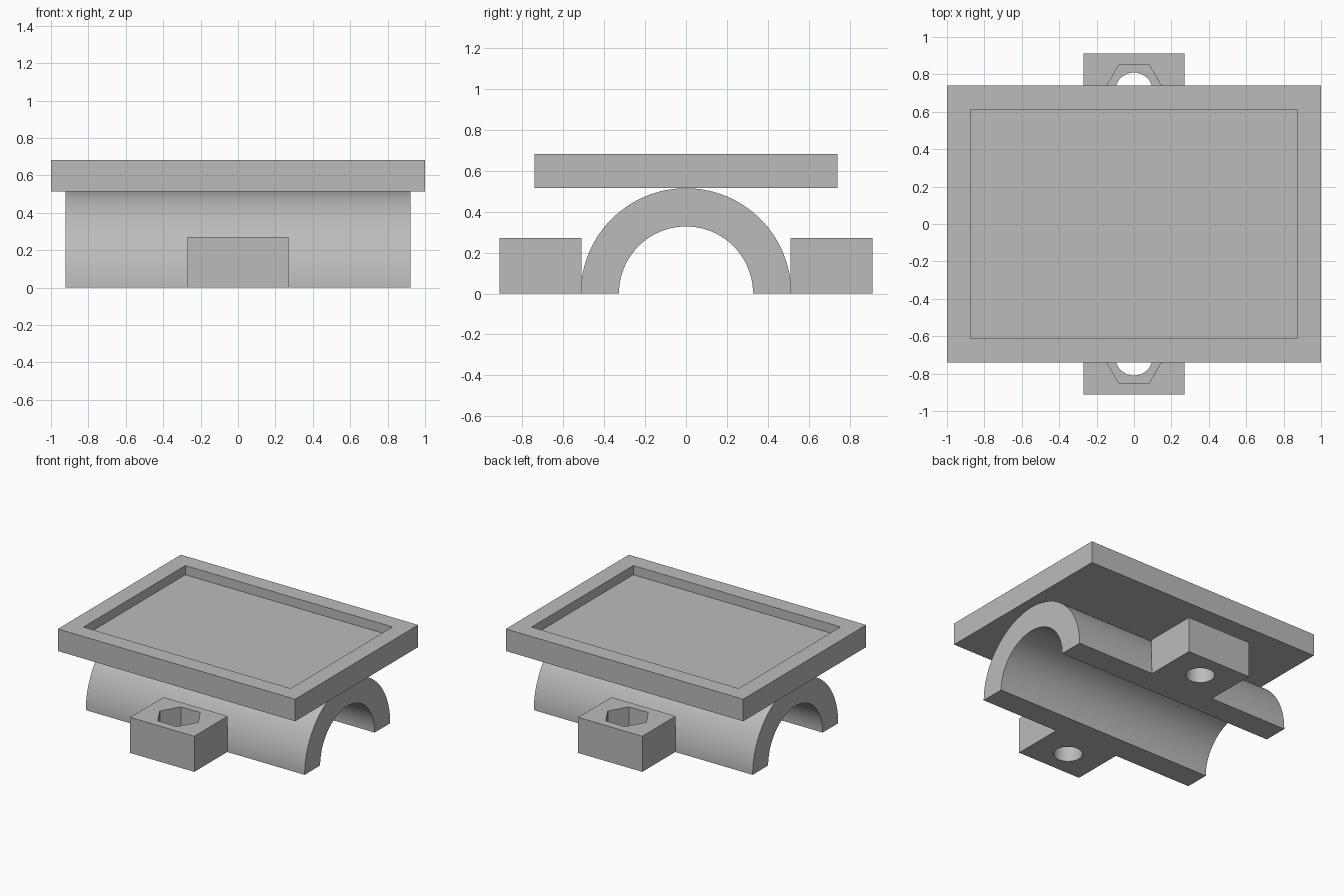
import bpy, bmesh, math

cube = bpy.data.objects.get("Cube")
if cube:
    bpy.data.objects.remove(cube, do_unlink=True)

grey = bpy.data.materials.new("plain grey")
grey.use_nodes = True
colour = (0.5, 0.5, 0.5, 1)
grey.diffuse_color = colour
grey.node_tree.nodes["Principled BSDF"].inputs["Base Color"].default_value = colour


def box(name, x, y, z):
    """Box between the (min, max) pairs given for each axis."""
    bpy.ops.mesh.primitive_cube_add(size=1, location=[sum(a) / 2 for a in (x, y, z)])
    ob = bpy.context.object
    ob.name = name
    ob.scale = [a[1] - a[0] for a in (x, y, z)]
    bpy.ops.object.transform_apply(location=True, rotation=False, scale=True)
    ob.data.materials.append(grey)
    return ob


def prism(name, sides, radius, y, z):
    bpy.ops.mesh.primitive_cylinder_add(
        vertices=sides, radius=radius, depth=z[1] - z[0],
        location=(0, y, sum(z) / 2), rotation=(0, 0, math.pi / sides * (sides == 6)))
    ob = bpy.context.object
    ob.name = name
    ob.data.materials.append(grey)
    return ob


def cut(target, cutter):
    cutter.hide_render = True
    mod = target.modifiers.new("cut", "BOOLEAN")
    mod.operation = "DIFFERENCE"
    mod.solver = "EXACT"
    mod.object = cutter
    bpy.context.view_layer.objects.active = target
    bpy.ops.object.modifier_apply(modifier=mod.name)
    bpy.data.objects.remove(cutter, do_unlink=True)


def smooth(ob):
    bpy.ops.object.select_all(action="DESELECT")
    ob.select_set(True)
    bpy.context.view_layer.objects.active = ob
    bpy.ops.object.shade_smooth_by_angle(angle=math.radians(30))


# Top tray with a shallow rectangular recess
tray = box("tray", (-1, 1), (-0.74, 0.74), (0.515, 0.683))
cut(tray, box("recess_cutter", (-0.873, 0.873), (-0.613, 0.613), (0.613, 0.8)))

# Half-pipe saddle: half-ring profile extruded along x
STEPS, OUTER, INNER, HALF = 64, 0.515, 0.328, 0.922
bm = bmesh.new()
angles = [math.pi * i / STEPS for i in range(STEPS + 1)]
ring = [(OUTER, a) for a in angles] + [(INNER, a) for a in reversed(angles)]
profile = [bm.verts.new((-HALF, r * math.cos(a), r * math.sin(a))) for r, a in ring]
face = bm.faces.new(profile)
ext = bmesh.ops.extrude_face_region(bm, geom=[face], use_keep_orig=True)
moved = [v for v in ext["geom"] if isinstance(v, bmesh.types.BMVert)]
bmesh.ops.translate(bm, verts=moved, vec=(2 * HALF, 0, 0))
bmesh.ops.recalc_face_normals(bm, faces=bm.faces)
mesh = bpy.data.meshes.new("saddle")
bm.to_mesh(mesh)
bm.free()
saddle = bpy.data.objects.new("saddle", mesh)
bpy.context.collection.objects.link(saddle)
mesh.materials.append(grey)
smooth(saddle)

# Bolt lugs front and back, each with a round hole and a hexagonal nut pocket
for name, side in (("front_lug", -1), ("back_lug", 1)):
    lug = box(name, (-0.27, 0.27), sorted((side * 0.51, side * 0.912)), (0, 0.271))
    # hexagon with flats facing front and back
    cut(lug, prism("nut_cutter", 6, 0.162, side * 0.71, (0.125, 0.4)))
    cut(lug, prism("bolt_cutter", 48, 0.1, side * 0.71, (-0.1, 0.4)))
    smooth(lug)
